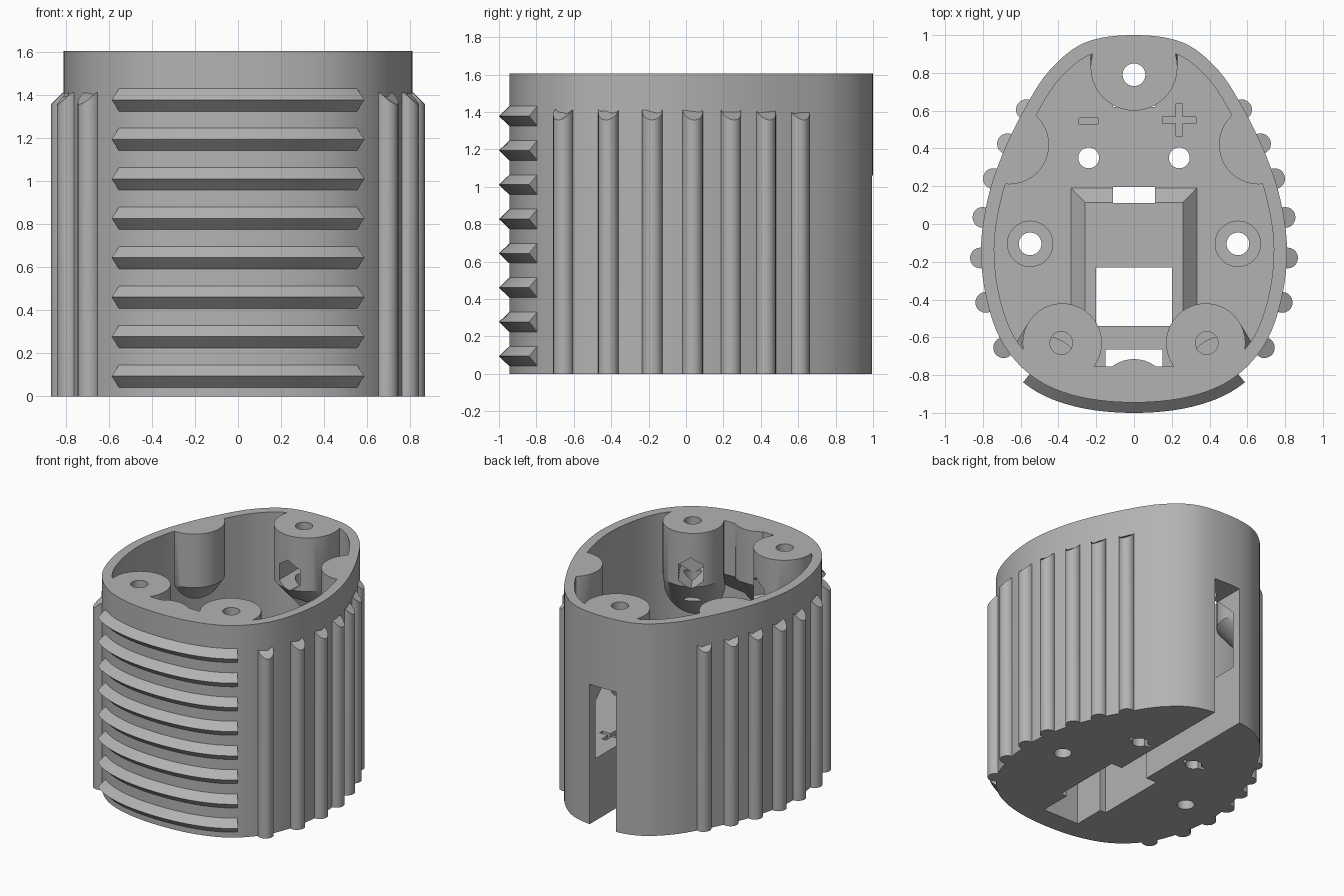
import bpy, bmesh, math
from mathutils import Vector

cube = bpy.data.objects.get("Cube")
if cube:
    bpy.data.objects.remove(cube)

GREY = bpy.data.materials.new("plain grey")
GREY.use_nodes = True
COLOUR = (0.45, 0.45, 0.45, 1)
GREY.diffuse_color = COLOUR
GREY.node_tree.nodes["Principled BSDF"].inputs["Base Color"].default_value = COLOUR


def loft(name, rings):
    """Solid skinned through matching rings of points, capped at both ends."""
    bm = bmesh.new()
    loops = [[bm.verts.new(p) for p in ring] for ring in rings]
    n = len(loops[0])
    for a, b in zip(loops, loops[1:]):
        for i in range(n):
            j = (i + 1) % n
            bm.faces.new((a[i], a[j], b[j], b[i]))
    bm.faces.new(loops[0][::-1])
    bm.faces.new(loops[-1])
    bmesh.ops.recalc_face_normals(bm, faces=bm.faces)
    mesh = bpy.data.meshes.new(name)
    bm.to_mesh(mesh)
    bm.free()
    mesh.materials.append(GREY)
    ob = bpy.data.objects.new(name, mesh)
    bpy.context.collection.objects.link(ob)
    return ob


def level(points, z):
    return [Vector((p[0], p[1], z)) for p in points]


def circle(x, y, r, n=40):
    return [(x + r * math.cos(math.tau * i / n), y + r * math.sin(math.tau * i / n))
            for i in range(n)]


def prism(points, z0, z1):
    return loft("cutter", [level(points, z0), level(points, z1)])


def box(x0, x1, y0, y1, z0, z1):
    return prism([(x0, y0), (x1, y0), (x1, y1), (x0, y1)], z0, z1)


def carve(target, tool):
    """Subtract a tool from the target and remove the tool."""
    mod = target.modifiers.new("cut", 'BOOLEAN')
    mod.operation, mod.solver, mod.object = 'DIFFERENCE', 'EXACT', tool
    bpy.context.view_layer.objects.active = target
    bpy.ops.object.modifier_apply(modifier=mod.name)
    tool.hide_render = True
    bpy.data.objects.remove(tool)


def smooth(ob):
    bpy.ops.object.select_all(action='DESELECT')
    ob.select_set(True)
    bpy.context.view_layer.objects.active = ob
    bpy.ops.object.shade_smooth_by_angle(angle=math.radians(30))


# Egg outline: right half from front to back, mirrored and smoothed
half = [(0, -.945), (.29, -.915), (.52, -.82), (.69, -.64), (.78, -.4), (.81, -.13),
        (.775, .13), (.7, .36), (.59, .59), (.45, .81), (.26, .96)]
control = half + [(0, 1.0)] + [(-x, y) for x, y in half[:0:-1]]
egg, inner = [], []
count, STEPS = len(control), 6
for i in range(count):
    p0, p1, p2, p3 = (Vector(control[(i + k) % count]) for k in (-1, 0, 1, 2))
    for s in range(STEPS):
        t = s / STEPS
        egg.append(0.5 * (2 * p1 + (p2 - p0) * t + (2 * p0 - 5 * p1 + 4 * p2 - p3) * t ** 2
                          + (3 * p1 - p0 - 3 * p2 + p3) * t ** 3))
normals = []
for i in range(len(egg)):
    d = (egg[(i + 1) % len(egg)] - egg[i - 1]).normalized()
    normals.append(Vector((d.y, -d.x)))
inner = [p - n * 0.07 for p, n in zip(egg, normals)]

FLOOR, TOP = 0.47, 1.605
body = loft("shell_body", [level(egg, 0), level(egg, TOP)])

# Cavity, keeping the bosses, the front web and the raised floor pad
cavity = prism(inner, FLOOR, 1.75)


def keep_boss(points, shift):
    moved = [(x + shift[0], y + shift[1]) for x, y in points]
    carve(cavity, loft("boss", [level(moved, 0.78), level(points, 1.2), level(points, 1.85)]))


bosses = [(0, .83, .23), (.66, .42, .21), (-.66, .42, .21),
          (.38, -.63, .21), (-.38, -.63, .21)]
for x, y, r in bosses:
    out = Vector((x, y)).normalized() * 0.42
    keep_boss(circle(x, y, r), out)
keep_boss([(-.6, -1), (.6, -1), (.6, -.755), (-.6, -.755)], (0, -.3))
keep_boss(circle(0, -.905, .19), (0, -.3))
pad_low = [(-.4, -.54), (.4, -.54), (.4, .26), (-.4, .26)]
pad_high = [(-.26, -.54), (.26, -.54), (.26, .115), (-.26, .115)]
carve(cavity, loft("pad", [level(pad_low, FLOOR - .07), level(pad_high, FLOOR + .075)]))
carve(body, cavity)

# Cable groove, connector pocket and openings
openings = [(-.11, .11, -.02, .7, -.1, .38), (-.11, .11, .62, 1.2, -.1, 1.06),
            (-.11, .11, .11, .195, .1, .8), (-.2, .2, -.54, 0, -.1, .48),
            (-.2, .2, -.54, -.23, .1, .8), (-.15, .15, -.78, -.5, -.1, .38),
            (-.15, .15, -.78, -.665, .1, .8)]
for dims in openings:
    carve(body, box(*dims))

# Screw and contact holes
carve(body, prism(circle(0, .79, .06), .9, 1.8))
for s in (-1, 1):
    carve(body, prism(circle(s * .385, -.63, .06), 1.0, 1.8))
    carve(body, prism(circle(s * .24, .35, .055), -.1, .8))
    carve(body, box(s * .24 - .09, s * .24 + .09, .335, .365, -.1, .12))
    carve(body, prism(circle(s * .55, -.105, .06), -.1, .8))
    carve(body, prism(circle(s * .55, -.105, .12), FLOOR - .06, .8))

# Hexagonal nut pockets facing the middle of the cavity
for x, y in ((0, .79), (.385, -.63), (-.385, -.63)):
    inward = -Vector((x, y, 0)).normalized()
    side = Vector((-inward.y, inward.x, 0))
    ring = [side * (.1 * math.sin(a * math.pi / 3)) + Vector((0, 0, .12 * math.cos(a * math.pi / 3)))
            for a in range(6)]
    at = Vector((x, y, 1.3))
    carve(body, loft("nut", [[at + q - inward * .06 for q in ring],
                             [at + q + inward * .3 for q in ring]]))

# Polarity marks engraved in the floor
plus = []
for k in range(4):
    c, s = round(math.cos(k * math.pi / 2)), round(math.sin(k * math.pi / 2))
    for u, v in ((.017, .017), (.088, .017), (.088, -.017)):
        plus.append((.24 + u * c + v * s, .55 + v * c - u * s))
carve(body, prism(plus, FLOOR - .03, .8))
carve(body, box(-.29, -.19, .53, .562, FLOOR - .03, .8))
smooth(body)

# Side grip ribs with sloped tops
rib_spots = [(.69, -.655), (.785, -.415), (.813, -.18), (.8, .035), (.745, .24),
             (.67, .425), (.57, .605)]
for k, (x, y) in enumerate(rib_spots):
    for s, label in ((1, "left"), (-1, "right")):
        cx = s * x
        near = min(range(len(egg)), key=lambda i: (egg[i] - Vector((cx, y))).length)
        n = normals[near]
        pts = circle(cx, y, .055, 20)
        top = []
        for p in pts:
            lift = max(0, (Vector(p) - Vector((cx, y))).dot(n))
            top.append(Vector((p[0], p[1], 1.412 - lift)))
        smooth(loft(f"grip_rib_{label}_{k + 1}", [level(pts, 0), top]))

# Front slats: triangular bars that follow the front curve
front = sorted((p.x, p.y, n.x, n.y) for p, n in zip(egg, normals)
               if p.y < -.5 and abs(p.x) < .56)
for k in range(8):
    z = .094 + .1834 * k
    rings = []
    for x, y, nx, ny in front:
        rings.append([Vector((x + nx * o, y + ny * o, z + h))
                      for o, h in ((-.02, .053), (0, .053), (.055, 0), (0, -.053), (-.02, -.053))])
    smooth(loft(f"front_slat_{k + 1}", rings))
